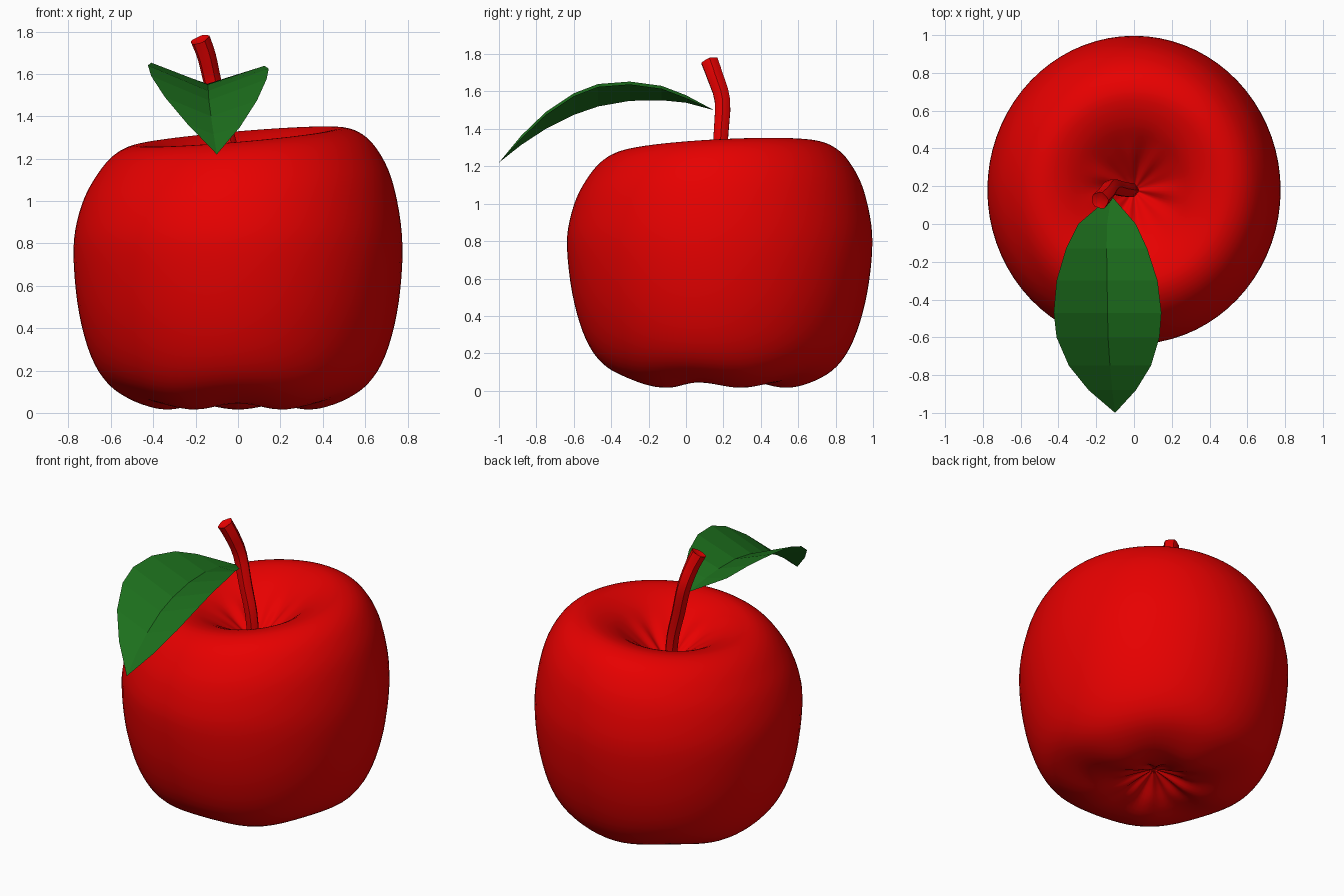
import bpy, bmesh, math
from mathutils import Vector
from mathutils.geometry import interpolate_bezier

if "Cube" in bpy.data.objects:
    bpy.data.objects.remove(bpy.data.objects["Cube"])


def material(name, rgb):
    m = bpy.data.materials.new(name)
    m.diffuse_color = (*rgb, 1)
    m.use_nodes = True
    m.node_tree.nodes["Principled BSDF"].inputs["Base Color"].default_value = m.diffuse_color
    return m


red = material("apple red", (0.8, 0.0, 0.0))
green = material("leaf green", (0.012, 0.16, 0.012))


def make(name, bm, mat, smooth):
    bmesh.ops.recalc_face_normals(bm, faces=bm.faces)
    for f in bm.faces:
        f.smooth = smooth
    me = bpy.data.meshes.new(name)
    bm.to_mesh(me)
    bm.free()
    me.materials.append(mat)
    ob = bpy.data.objects.new(name, me)
    bpy.context.collection.objects.link(ob)
    return ob


def spline(points, steps):
    """Smooth curve through the given points (Catmull-Rom as Beziers)."""
    p = [Vector(q).to_3d() for q in points]
    out = []
    for i in range(len(p) - 1):
        a, b = p[max(i - 1, 0)], p[min(i + 2, len(p) - 1)]
        h1 = p[i] + (p[i + 1] - a) / 6
        h2 = p[i + 1] - (b - p[i]) / 6
        out += interpolate_bezier(p[i], h1, h2, p[i + 1], steps + 1)[:-1]
    return out + [p[-1]]


def bridge(bm, rings):
    """Skin closed rings of vertices."""
    for a, b in zip(rings, rings[1:]):
        n = len(a)
        for i in range(n):
            bm.faces.new((a[i], a[(i + 1) % n], b[(i + 1) % n], b[i]))


# Apple body: turned profile, tilted top, five bottom lobes, dimple folds
profile = [(0, 1.02), (0.05, 1.05), (0.12, 1.105), (0.22, 1.185), (0.33, 1.26),
           (0.43, 1.298), (0.51, 1.3), (0.59, 1.262), (0.66, 1.185), (0.725, 1.06),
           (0.768, 0.88), (0.775, 0.7), (0.75, 0.47), (0.695, 0.27),
           (0.615, 0.14), (0.5, 0.065), (0.36, 0.03), (0.22, 0.055),
           (0.1, 0.11), (0, 0.15)]
SEG = 72
CY = 0.18


def body_point(r, z, a):
    low = max(0, 1 - z / 0.85)
    x, y = r * math.cos(a), r * math.sin(a) * (1.055 - 0.04 * low)
    t = min(max((z - 0.7) / 0.55, 0), 1)
    t = t * t * (3 - 2 * t) * min(r / 0.3, 1)
    fold = math.exp(-((r - 0.14) / 0.1) ** 2)
    if z > 0.7:
        z += t * (0.085 * x + 0.05 * y)
        z += fold * (0.008 * math.cos(7 * a) + 0.006 * math.cos(11 * a + 1))
    else:
        b = max(0, 1 - z / 0.45) ** 2 * min(r / 0.3, 1)
        z -= b * 0.016 * math.cos(5 * (a - math.radians(18)))
        z += fold * 0.010 * math.cos(10 * a)
    return (x, y + CY, z)


bm = bmesh.new()
curve = spline(profile, 4)
rings = [[bm.verts.new(body_point(p.x, p.y, 2 * math.pi * i / SEG))
          for i in range(SEG)] for p in curve[1:-1]]
bridge(bm, rings)
for ring, p in ((rings[0], curve[0]), (rings[-1], curve[-1])):
    c = bm.verts.new((0, CY, p.y))
    for i in range(SEG):
        bm.faces.new((ring[i], ring[(i + 1) % SEG], c))
make("apple_body", bm, red, True)

# Stem: ribbed tube bending left and forward
path = spline([(-0.01, 0.18, 1.0), (-0.03, 0.18, 1.2), (-0.075, 0.187, 1.37),
               (-0.12, 0.195, 1.55), (-0.15, 0.155, 1.68),
               (-0.18, 0.125, 1.762)], 3)
bm = bmesh.new()
rings = []
N = 16
for k, p in enumerate(path):
    d = (path[min(k + 1, len(path) - 1)] - path[max(k - 1, 0)]).normalized()
    u = Vector((0, 1, 0)).cross(d).normalized()
    v = d.cross(u)
    base = 0.035 + 0.011 * k / (len(path) - 1)
    ring = []
    for i in range(N):
        a = 2 * math.pi * i / N
        r = base * (1 + 0.07 * math.cos(5 * a))
        ring.append(bm.verts.new(p + u * r * math.cos(a) + v * r * math.sin(a)))
    rings.append(ring)
bridge(bm, rings)
# slightly hollow cut end
top = bm.verts.new(path[-1] - Vector((0, 0, 0.02)))
for i in range(N):
    bm.faces.new((rings[-1][i], rings[-1][(i + 1) % N], top))
bm.faces.new(rings[0][::-1])
stem = make("stem", bm, red, True)
bpy.context.view_layer.objects.active = stem
stem.select_set(True)
bpy.ops.object.shade_smooth_by_angle(angle=math.radians(40))

# Leaf: folded blade; y, left x, right x, midrib z, edge z
stations = [(0.0, -0.295, 0.01, 1.54, 1.57), (-0.13, -0.36, 0.07, 1.553, 1.62),
            (-0.30, -0.41, 0.125, 1.55, 1.643), (-0.47, -0.425, 0.145, 1.52, 1.63),
            (-0.60, -0.41, 0.135, 1.475, 1.58), (-0.75, -0.345, 0.09, 1.40, 1.48),
            (-0.88, -0.24, 0.01, 1.315, 1.355)]
bm = bmesh.new()
rows = [[bm.verts.new(c) for c in ((l, y, ze + 0.01), ((l + r) / 2, y, zm),
                                   (r, y, ze - 0.005))]
        for y, l, r, zm, ze in stations]
root = bm.verts.new((-0.12, 0.15, 1.5))
tip = bm.verts.new((-0.1, -1.0, 1.22))
for j in (0, 1):
    bm.faces.new((root, rows[0][j], rows[0][j + 1]))
    for a, b in zip(rows, rows[1:]):
        bm.faces.new((a[j], b[j], b[j + 1], a[j + 1]))
    bm.faces.new((rows[-1][j], tip, rows[-1][j + 1]))
make("leaf", bm, green, False)
